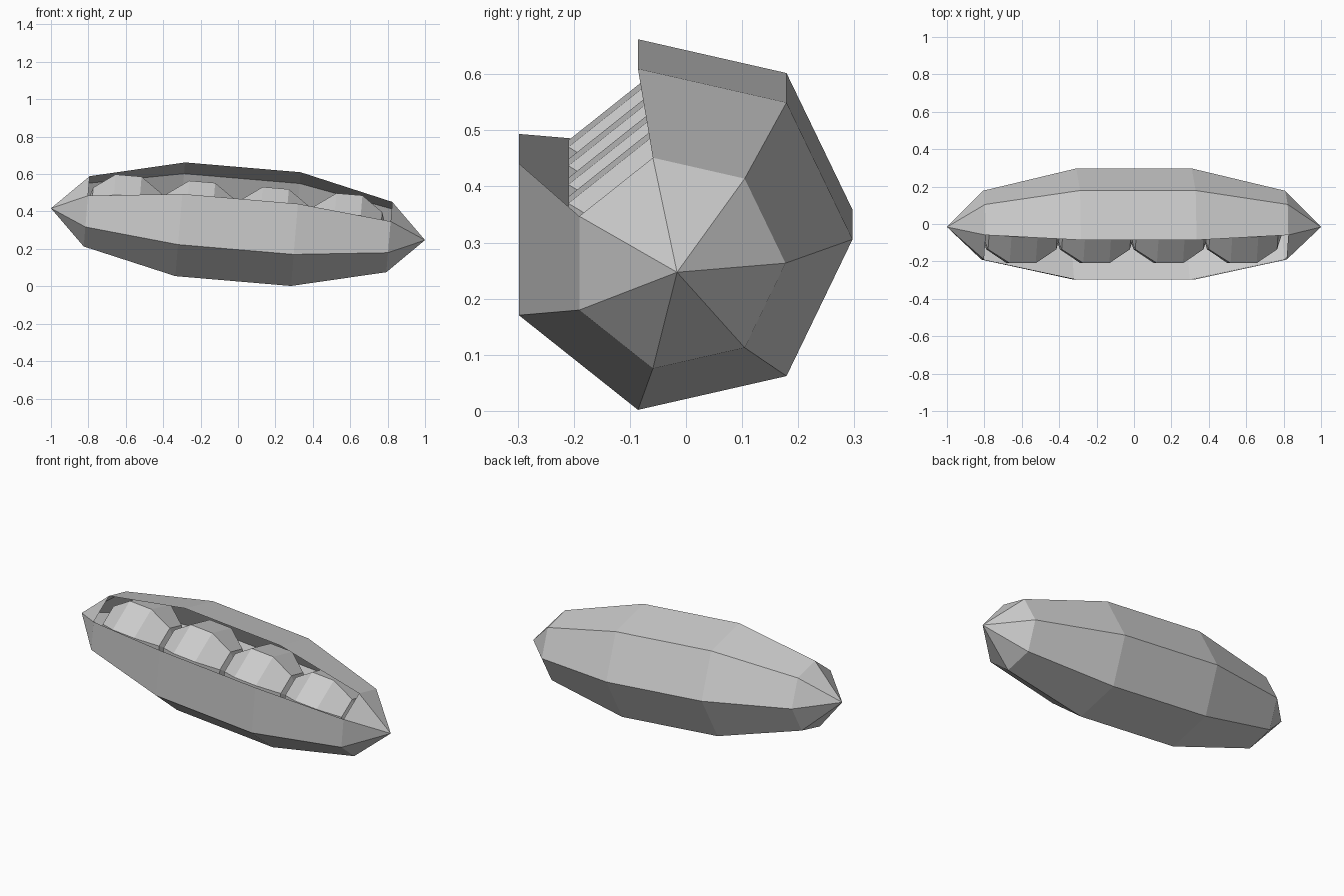
import bpy, bmesh
from math import sin, cos, pi, atan
from mathutils import Matrix, Vector

if "Cube" in bpy.data.objects:
    bpy.data.objects.remove(bpy.data.objects["Cube"], do_unlink=True)

SIDES, BANDS = 7, 5

grey = bpy.data.materials.new("plain_grey")
grey.use_nodes = True
colour = (0.6, 0.6, 0.6, 1)
grey.diffuse_color = colour
grey.node_tree.nodes["Principled BSDF"].inputs["Base Color"].default_value = colour

# Everything lies along one axis that slopes down towards +x
tilt = Matrix.Translation((0, -0.016, 0.332)) @ Matrix.Rotation(atan(0.085), 4, 'Y')


def spindle(name, centre, half_length, radius, open_side=None):
    """Low-poly ball with its poles along the axis; open_side leaves a slot."""
    bm = bmesh.new()
    rings = []
    for b in range(1, BANDS):
        a = pi * b / BANDS
        rings.append([bm.verts.new((centre - half_length * cos(a),
                                    radius * sin(a) * cos(2 * pi * s / SIDES),
                                    radius * sin(a) * sin(2 * pi * s / SIDES)))
                      for s in range(SIDES)])
    start = bm.verts.new((centre - half_length, 0, 0))
    end = bm.verts.new((centre + half_length, 0, 0))
    for s in range(SIDES):
        t = (s + 1) % SIDES
        bm.faces.new((start, rings[0][t], rings[0][s]))
        bm.faces.new((end, rings[-1][s], rings[-1][t]))
        if s != open_side:
            for r, q in zip(rings, rings[1:]):
                bm.faces.new((r[s], r[t], q[t], q[s]))
    bmesh.ops.recalc_face_normals(bm, faces=bm.faces)
    # Keep the faces pointing away from the axis
    bm.normal_update()
    probe = bm.faces[0]
    if probe.normal.dot(probe.calc_center_median() - Vector((centre, 0, 0))) < 0:
        bmesh.ops.reverse_faces(bm, faces=bm.faces)
    bm.transform(tilt)
    mesh = bpy.data.meshes.new(name)
    bm.to_mesh(mesh)
    bm.free()
    mesh.materials.append(grey)
    obj = bpy.data.objects.new(name, mesh)
    bpy.context.collection.objects.link(obj)
    return obj


# Pod shell, slotted along its upper front side
spindle("pod_shell", 0, 1.0036, 0.329, open_side=2)

# Row of four peas inside the pod
for i in range(4):
    spindle(f"pea_{i + 1}", -0.605 + 0.395 * i, 0.226, 0.226)
